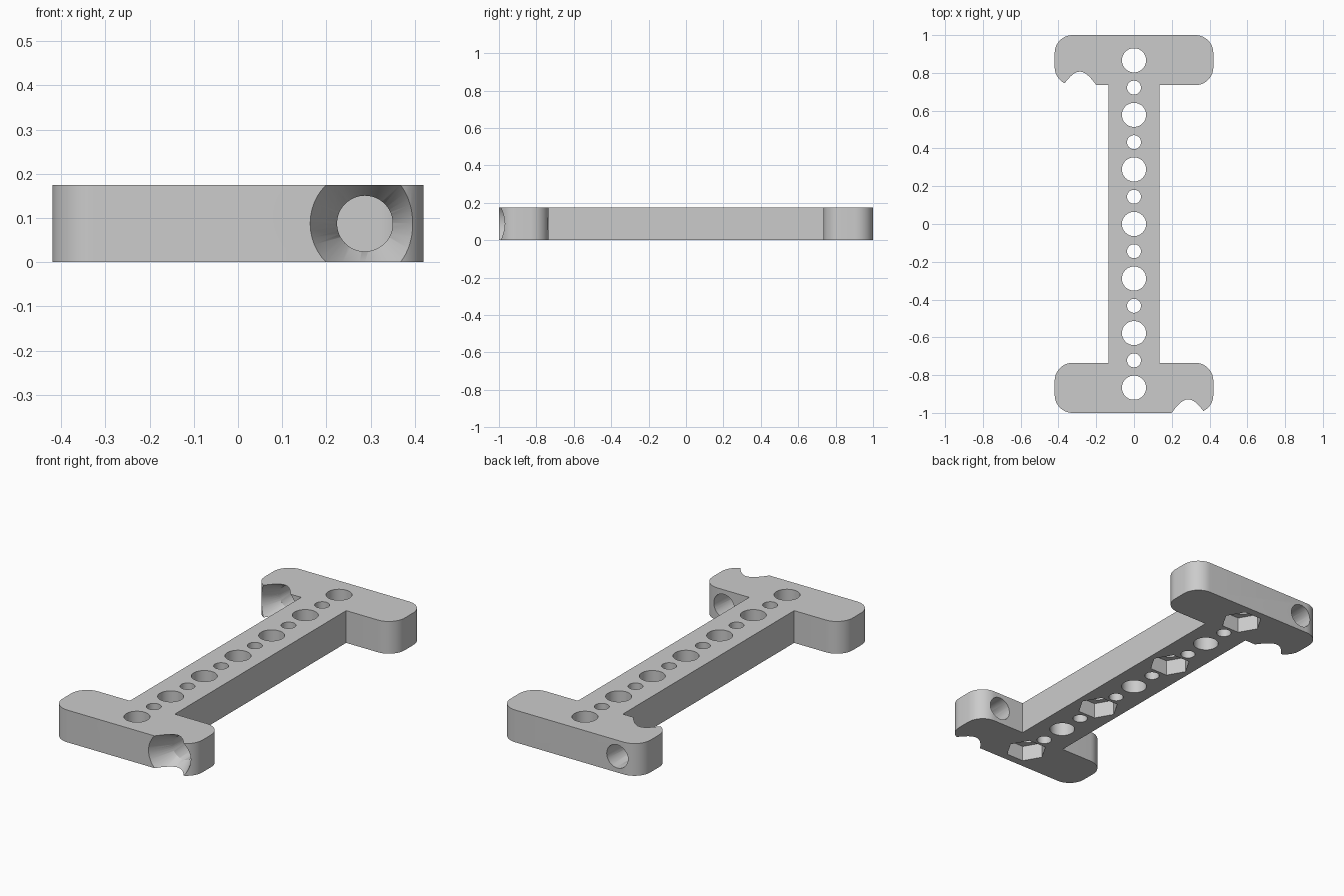
import bpy
import bmesh
from math import cos, sin, pi, radians
from mathutils import Matrix, Vector

if "Cube" in bpy.data.objects:
    bpy.data.objects.remove(bpy.data.objects["Cube"])

HEIGHT = 0.175
HALF_WIDTH, HALF_BAR = 0.42, 0.135     # end block and bar half widths
INNER_Y, CORNER = 0.735, 0.095         # inner face of end blocks, corner radius
PITCH = 0.2888                         # spacing of the large holes

gray = bpy.data.materials.new("plain_gray")
gray.use_nodes = True
gray.diffuse_color = (0.6, 0.6, 0.6, 1)
gray.node_tree.nodes["Principled BSDF"].inputs["Base Color"].default_value = gray.diffuse_color


def make_object(name, bm):
    bmesh.ops.recalc_face_normals(bm, faces=bm.faces)
    mesh = bpy.data.meshes.new(name)
    bm.to_mesh(mesh)
    bm.free()
    mesh.materials.append(gray)
    obj = bpy.data.objects.new(name, mesh)
    bpy.context.collection.objects.link(obj)
    return obj


def arc(cx, cy, start):
    """Quarter circle around a corner centre."""
    return [(cx + CORNER * cos(a), cy + CORNER * sin(a))
            for a in (radians(start + 7.5 * i) for i in range(13))]


def cylinder(bm, x, y, r1, z1, z2, sides, r2=None, matrix=Matrix()):
    """Closed cylinder or cone between two heights."""
    move = matrix @ Matrix.Translation((x, y, (z1 + z2) / 2))
    bmesh.ops.create_cone(bm, cap_ends=True, segments=sides, radius1=r1,
                          radius2=r1 if r2 is None else r2, depth=z2 - z1, matrix=move)


# I-shaped body: one half outline, turned half a circle for the other half
cx = HALF_WIDTH - CORNER
half = ([(HALF_BAR, INNER_Y)]
        + arc(cx, INNER_Y + CORNER, -90) + arc(cx, 1 - CORNER, 0)
        + arc(-cx, 1 - CORNER, 90) + arc(-cx, INNER_Y + CORNER, 180)
        + [(-HALF_BAR, INNER_Y)])
outline = half + [(-x, -y) for x, y in half]
bm = bmesh.new()
base = bm.faces.new([bm.verts.new((x, y, 0)) for x, y in outline])
top = bmesh.ops.extrude_face_region(bm, geom=[base])["geom"]
bmesh.ops.translate(bm, vec=Vector((0, 0, HEIGHT)),
                    verts=[g for g in top if isinstance(g, bmesh.types.BMVert)])
body = make_object("slotted_bracket", bm)

# Row of large holes with small holes between them
holes = bmesh.new()
for i in range(-6, 7):
    large = i % 2 == 0
    cylinder(holes, 0, i * PITCH / 2, 0.064 if large else 0.037, -0.1, 0.3, 48)

# Hexagonal nut pockets under every second large hole, points along x
pockets = bmesh.new()
for i in (-3, -1, 1, 3):
    bmesh.ops.create_cone(
        pockets, cap_ends=True, segments=6, radius1=0.105, radius2=0.105, depth=0.17,
        matrix=Matrix.Translation((0, i * PITCH, 0)) @ Matrix.Rotation(pi / 2, 4, "Z"))
    # Keep the points on the x axis
    new = [v for v in pockets.verts if abs(v.co.y - i * PITCH) < 0.12]
    if max(abs(v.co.x) for v in new) < 0.1:
        bmesh.ops.rotate(pockets, verts=new, cent=(0, i * PITCH, 0),
                         matrix=Matrix.Rotation(pi / 6, 3, "Z"))

# Lengthwise bores through the end blocks, flared toward the front
bores, flares = bmesh.new(), bmesh.new()
for x, front in ((0.287, -1), (-0.287, INNER_Y)):
    turn = Matrix.Translation((x, front, HEIGHT / 2)) @ Matrix.Rotation(-pi / 2, 4, "X")
    cylinder(bores, 0, 0, 0.063, 0.05, 0.4, 48, matrix=turn)
    cylinder(flares, 0, 0, 0.1315, -0.015, 0.12, 48, r2=0.063, matrix=turn)

cutters = [make_object(n, b) for n, b in (("hole_cutter", holes), ("pocket_cutter", pockets),
                                          ("flare_cutter", flares), ("bore_cutter", bores))]
for cutter in cutters:
    mod = body.modifiers.new(cutter.name, "BOOLEAN")
    mod.operation, mod.solver, mod.object = "DIFFERENCE", "EXACT", cutter

# Bake the cuts and drop the cutters
bpy.context.view_layer.update()
cut = bpy.data.meshes.new_from_object(body.evaluated_get(bpy.context.evaluated_depsgraph_get()))
body.modifiers.clear()
body.data = cut
for cutter in cutters:
    bpy.data.objects.remove(cutter)

# Smooth curved walls, sharp edges
bpy.ops.object.select_all(action="DESELECT")
body.select_set(True)
bpy.context.view_layer.objects.active = body
bpy.ops.object.shade_smooth_by_angle(angle=radians(30))
